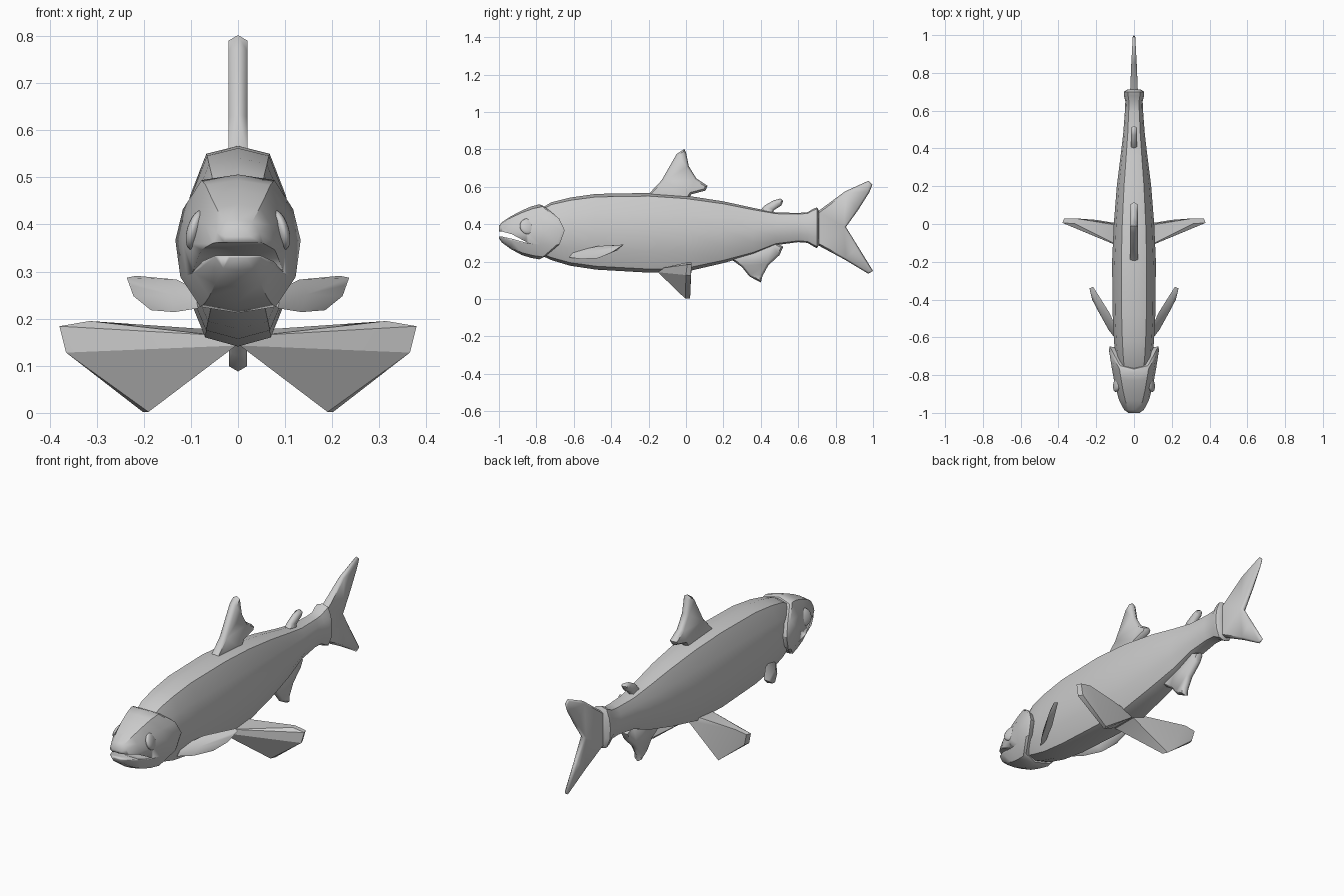
import bpy, bmesh, math
from mathutils import Vector

if "Cube" in bpy.data.objects:
    bpy.data.objects.remove(bpy.data.objects["Cube"])

grey = bpy.data.materials.new("plain grey")
grey.diffuse_color = (0.6, 0.6, 0.6, 1)
grey.use_nodes = True
grey.node_tree.nodes["Principled BSDF"].inputs["Base Color"].default_value = grey.diffuse_color


def finish(name, bm, angle=35, mirror=False):
    bmesh.ops.recalc_face_normals(bm, faces=bm.faces)
    me = bpy.data.meshes.new(name)
    bm.to_mesh(me)
    bm.free()
    ob = bpy.data.objects.new(name, me)
    bpy.context.collection.objects.link(ob)
    me.materials.append(grey)
    if mirror:
        m = ob.modifiers.new("mirror", 'MIRROR')
        m.use_clip = True
    bpy.ops.object.select_all(action='DESELECT')
    bpy.context.view_layer.objects.active = ob
    ob.select_set(True)
    bpy.ops.object.shade_smooth_by_angle(angle=math.radians(angle))
    return ob


# Cross-section shared by body and head: right half, top to bottom
HALF = [(0, 1), (.58, .92), (.88, .5), (1, .05), (.92, -.48), (.6, -.91), (0, -1)]
SECTION = HALF + [(-u, v) for u, v in HALF[-2:0:-1]]


def loft(name, rings, angle):
    """rings: y, half width, top z, bottom z, forward sweep of top and bottom"""
    bm = bmesh.new()
    loops = []
    for y, w, top, bot, sweep in rings:
        c, h = (top + bot) / 2, (top - bot) / 2
        loops.append([bm.verts.new((u * w, y - sweep * v * v, c + v * h)) for u, v in SECTION])
    n = len(SECTION)
    for a, b in zip(loops, loops[1:]):
        for i in range(n):
            bm.faces.new((a[i], a[(i + 1) % n], b[(i + 1) % n], b[i]))
    bm.faces.new(loops[0])
    bm.faces.new(loops[-1])
    return finish(name, bm, angle)


loft("body", [
    (-.80, .080, .470, .245, 0), (-.72, .096, .517, .208, 0),
    (-.62, .106, .542, .178, 0), (-.48, .113, .562, .157, 0),
    (-.20, .116, .567, .141, 0), (0, .107, .553, .146, 0),
    (.20, .091, .522, .192, 0), (.36, .071, .487, .238, 0),
    (.48, .057, .463, .288, 0), (.60, .048, .460, .304, 0),
    (.65, .046, .464, .300, 0), (.68, .054, .482, .282, 0),
    (.70, .054, .490, .272, 0), (.712, .036, .470, .290, 0)], 45)

# Head with gill covers that sweep back along the sides
head = loft("head", [
    (-1.0, .030, .390, .326, 0), (-.985, .052, .410, .302, 0),
    (-.93, .080, .443, .266, .005), (-.85, .102, .472, .236, .03),
    (-.76, .118, .494, .220, .07), (-.665, .133, .506, .212, .12),
    (-.648, .128, .500, .220, .12), (-.655, .085, .470, .250, .10)], 40)

# Wedge that opens the mouth
bm = bmesh.new()
wedge = [(-1.05, .366), (-.985, .361), (-.93, .346), (-.84, .297),
         (-.93, .322), (-.985, .334), (-1.05, .336)]
face = bm.faces.new([bm.verts.new((-.2, y, z)) for y, z in wedge])
ext = bmesh.ops.extrude_face_region(bm, geom=[face])
bmesh.ops.translate(bm, vec=(.4, 0, 0),
                    verts=[g for g in ext["geom"] if isinstance(g, bmesh.types.BMVert)])
cutter = finish("mouth_cutter", bm)
cutter.hide_render = True
cutter.hide_set(True)
cut = head.modifiers.new("mouth", 'BOOLEAN')
cut.operation, cut.solver, cut.object = 'DIFFERENCE', 'EXACT', cutter
# Cut before the smoothing modifier
while head.modifiers[0] != cut:
    head.modifiers.move(head.modifiers.find("mouth"), 0)

# Eyes
for side, label in ((1, "right"), (-1, "left")):
    bpy.ops.mesh.primitive_uv_sphere_add(segments=16, ring_count=10, radius=1,
                                         location=(side * .088, -.845, .388))
    eye = bpy.context.object
    eye.name = label + "_eye"
    eye.scale = (.018, .045, .044)
    eye.rotation_euler = (0, side * math.radians(-16), side * math.radians(14))
    eye.data.materials.append(grey)
    bpy.ops.object.shade_smooth()


def upright_fin(name, outline, half, edge, taper=None):
    """Chamfered plate in the centre plane, mirrored across x = 0"""
    bm = bmesh.new()
    f = bm.faces.new([bm.verts.new((0, y, z)) for y, z in outline])
    f.normal_update()
    if f.normal.x < 0:
        f.normal_flip()
    bmesh.ops.inset_individual(bm, faces=[f], thickness=edge, depth=half)
    for v in bm.verts:
        if taper and v.co.x > 0:
            start, end, least = taper
            t = min(max((v.co.y - start) / (end - start), 0), 1)
            v.co.x *= 1 - t * (1 - least)
    bmesh.ops.triangulate(bm, faces=[g for g in bm.faces if len(g.verts) > 4])
    return finish(name, bm, 60, mirror=True)


upright_fin("dorsal_fin", [
    (-.21, .55), (-.13, .635), (-.05, .775), (-.01, .802), (0, .785), (.015, .71),
    (.055, .645), (.115, .605), (.105, .58), (.03, .56), (0, .52), (-.15, .52)], .02, .012)
upright_fin("adipose_fin", [
    (.39, .465), (.42, .50), (.47, .528), (.505, .537), (.52, .525), (.51, .50),
    (.47, .475), (.46, .44), (.41, .44)], .016, .010)
upright_fin("anal_fin", [
    (.245, .21), (.30, .17), (.34, .12), (.40, .088), (.41, .125), (.44, .18),
    (.50, .235), (.52, .28), (.46, .31), (.34, .28)], .019, .012)
upright_fin("tail_fin", [
    (.66, .46), (.71, .472), (.85, .575), (.975, .632), (.997, .612), (.98, .57),
    (.92, .475), (.855, .385), (.92, .28), (1.0, .15), (.975, .135), (.85, .21),
    (.71, .285), (.66, .30)], .02, .010, (.75, 1.0, .3))


def hull(name, points, angle):
    """Convex fin on the right, mirrored to the left"""
    bm = bmesh.new()
    for p in points:
        bm.verts.new(p)
    res = bmesh.ops.convex_hull(bm, input=bm.verts)
    loose = {g for g in res["geom_interior"] + res["geom_unused"]
             if isinstance(g, bmesh.types.BMVert)}
    bmesh.ops.delete(bm, geom=list(loose), context='VERTS')
    return finish(name, bm, angle, mirror=True)


# Pelvic fins: broad wedges spreading outward and backward
hull("pelvic_fins", [
    (.004, -.15, .143), (.004, -.01, .143), (.07, -.01, .178), (.05, -.13, .165),
    (.19, -.004, .002), (.202, .022, .002), (.365, .0, .128), (.355, .026, .125),
    (.379, .006, .184), (.37, .03, .184), (.315, .002, .195), (.31, .03, .194)], 25)

# Pectoral fins: slim blades, thickest along the middle
blade = [Vector(p) for p in (
    (.085, -.625, .222), (.135, -.56, .214), (.185, -.47, .218), (.222, -.40, .248),
    (.236, -.34, .287), (.216, -.333, .291), (.13, -.47, .283), (.08, -.58, .258))]
normal = (blade[4] - blade[0]).cross(blade[6] - blade[2]).normalized()
spine = [blade[0].lerp(blade[7], .5), blade[1].lerp(blade[6], .4),
         blade[2].lerp(blade[6], .5), blade[3].lerp(blade[5], .4)]
ridge = [p + normal * s * t for p, t in zip(spine, (.010, .017, .017, .010)) for s in (1, -1)]
hull("pectoral_fins", blade + ridge, 60)
